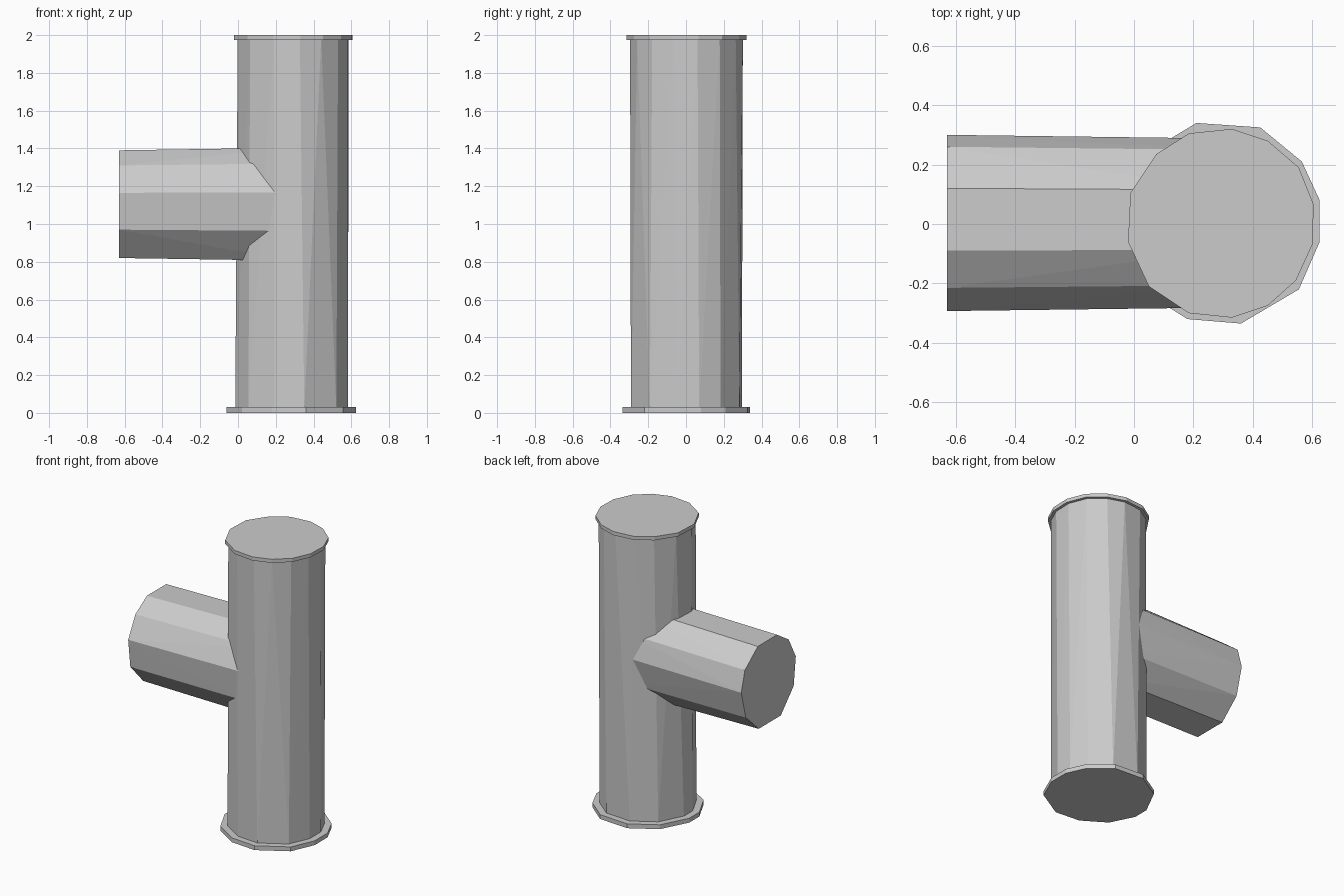
import bpy
import bmesh
from mathutils import Vector

cube = bpy.data.objects.get("Cube")
if cube:
    bpy.data.objects.remove(cube, do_unlink=True)

grey = bpy.data.materials.new("plain grey")
grey.use_nodes = True
grey.diffuse_color = (0.6, 0.6, 0.6, 1)
grey.node_tree.nodes["Principled BSDF"].inputs["Base Color"].default_value = grey.diffuse_color

AXIS = Vector((0.29, 0))          # centre line of the upright pipe
BRANCH_AXIS = Vector((0, 1.105))  # centre line of the branch in y, z


def scaled(profile, centre, fx, fy):
    return [(centre.x + (a - centre.x) * fx, centre.y + (b - centre.y) * fy)
            for a, b in profile]


def upright(profile, z):
    return [(x, y, z) for x, y in profile]


def sideways(profile, x):
    return [(x, y, z) for y, z in profile]


def hull_part(name, *rings):
    """Faceted solid stretched between two cross-sections."""
    bm = bmesh.new()
    for ring in rings:
        for point in ring:
            bm.verts.new(point)
    hull = bmesh.ops.convex_hull(bm, input=bm.verts[:])
    spare = [v for v in hull["geom_interior"] + hull["geom_unused"]
             if isinstance(v, bmesh.types.BMVert)]
    bmesh.ops.delete(bm, geom=list(set(spare)), context='VERTS')
    bmesh.ops.dissolve_limit(bm, angle_limit=0.01, verts=bm.verts[:], edges=bm.edges[:])
    bmesh.ops.recalc_face_normals(bm, faces=bm.faces[:])
    mesh = bpy.data.meshes.new(name)
    bm.to_mesh(mesh)
    bm.free()
    mesh.materials.append(grey)
    obj = bpy.data.objects.new(name, mesh)
    bpy.context.collection.objects.link(obj)
    return obj


# Slightly irregular cross-sections
top_rim = [(0.185, 0.305), (0.33, 0.32), (0.45, 0.28), (0.555, 0.19), (0.605, 0.065),
           (0.6, -0.07), (0.545, -0.19), (0.45, -0.275), (0.33, -0.315), (0.185, -0.3),
           (0.05, -0.21), (-0.02, -0.06), (-0.012, 0.105), (0.075, 0.235)]
base_rim = [(0.21, 0.34), (0.425, 0.325), (0.565, 0.21), (0.625, 0.08), (0.625, -0.06),
            (0.555, -0.22), (0.36, -0.335), (0.18, -0.32), (0.02, -0.22),
            (-0.06, -0.06), (-0.06, 0.05), (0.035, 0.235)]
branch_end = [(-0.09, 1.39), (0.12, 1.39), (0.26, 1.28), (0.3, 1.14), (0.25, 0.95),
              (0.11, 0.82), (-0.13, 0.82), (-0.27, 0.97), (-0.293, 1.165), (-0.215, 1.31)]

# Flanges
hull_part("top_flange", upright(top_rim, 1.975), upright(top_rim, 2.0))
hull_part("base_flange", upright(base_rim, 0.0), upright(base_rim, 0.03))

# Upright pipe
hull_part("main_pipe",
          upright(scaled(base_rim, AXIS, 0.87, 0.87), 0.02),
          upright(scaled(top_rim, AXIS, 0.94, 0.94), 1.98))

# Side branch, ending inside the upright pipe
hull_part("side_branch",
          sideways(branch_end, -0.63),
          sideways(scaled(branch_end, BRANCH_AXIS, 0.96, 1.05), AXIS.x))
